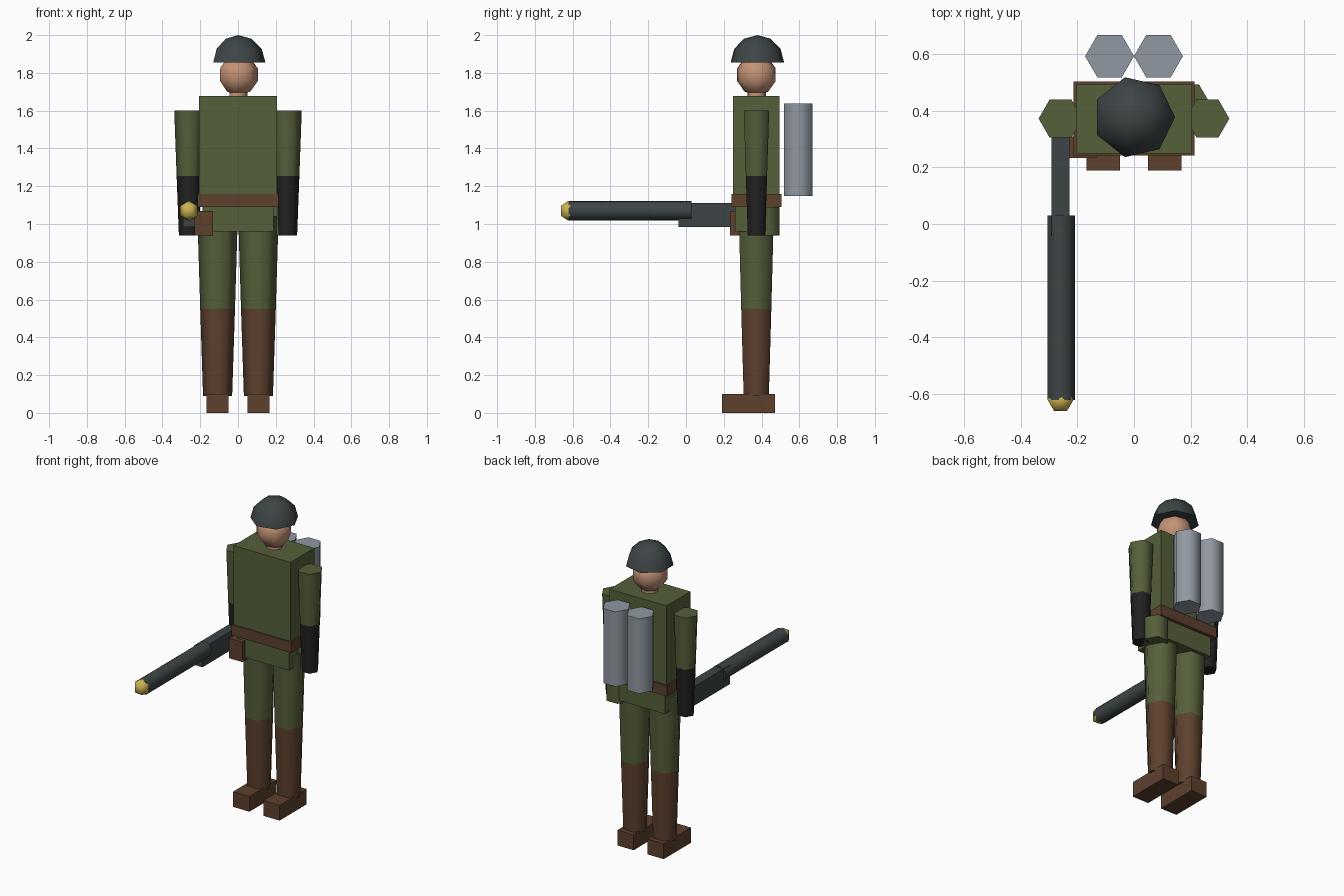
import bpy
import bmesh
from math import sin, cos, pi, radians
from mathutils import Matrix, Vector

cube = bpy.data.objects.get("Cube")
if cube:
    bpy.data.objects.remove(cube, do_unlink=True)


def material(name, r, g, b):
    m = bpy.data.materials.new(name)
    m.use_nodes = True
    m.diffuse_color = (r, g, b, 1)
    bsdf = m.node_tree.nodes["Principled BSDF"]
    bsdf.inputs["Base Color"].default_value = (r, g, b, 1)
    bsdf.inputs["Roughness"].default_value = 0.8
    return m


GREEN = material("olive green", 0.09, 0.115, 0.042)
BROWN = material("leather brown", 0.11, 0.052, 0.027)
SLATE = material("dark slate", 0.048, 0.058, 0.061)
BLACK = material("glove black", 0.015, 0.015, 0.015)
SKIN = material("skin", 0.55, 0.29, 0.18)
STEEL = material("tank grey", 0.28, 0.315, 0.36)
BRASS = material("brass", 0.6, 0.45, 0.08)

BODY_Y = 0.375


def finish(bm, name, mats):
    bmesh.ops.recalc_face_normals(bm, faces=bm.faces[:])
    me = bpy.data.meshes.new(name)
    bm.to_mesh(me)
    bm.free()
    for m in mats:
        me.materials.append(m)
    ob = bpy.data.objects.new(name, me)
    bpy.context.collection.objects.link(ob)
    return ob


def box(name, mat, x, y, z):
    """Box from (min, max) pairs along each axis."""
    bm = bmesh.new()
    bmesh.ops.create_cube(bm, size=1)
    for v in bm.verts:
        v.co = [a + (b - a) * (c + 0.5) for (a, b), c in zip((x, y, z), v.co)]
    return finish(bm, name, [mat])


def lathe(name, mats, profile, sides, loc, turn=0, split=None):
    """Faceted solid of revolution from (radius, height) points, softly shaded.
    Faces below the split height take the second material."""
    bm = bmesh.new()
    rings = []
    for r, z in profile:
        n = sides if r > 1e-5 else 1
        rings.append([bm.verts.new((r * cos(2 * pi * i / sides),
                                    r * sin(2 * pi * i / sides), z))
                      for i in range(n)])
    for a, b in zip(rings, rings[1:]):
        for i in range(sides):
            j = (i + 1) % sides
            quad = [a[i % len(a)], a[j % len(a)], b[j % len(b)], b[i % len(b)]]
            bm.faces.new(list(dict.fromkeys(quad)))
    for ring in (rings[0], rings[-1]):
        if len(ring) > 2:
            bm.faces.new(ring)
    bmesh.ops.recalc_face_normals(bm, faces=bm.faces[:])
    if split is not None:
        for f in bm.faces:
            f.material_index = int(f.calc_center_median().z < split)
    for f in bm.faces:
        f.smooth = True
    for e in bm.edges:
        e.smooth = e.calc_face_angle(0) < radians(65)
    bm.transform(Matrix.Translation(Vector(loc)) @ Matrix.Rotation(turn, 4, "X"))
    return finish(bm, name, mats)


def arc(radius, start, end, steps):
    """Profile points along a circle between two latitudes in degrees."""
    lats = [radians(start + (end - start) * i / steps) for i in range(steps + 1)]
    return [(radius * cos(t), radius * sin(t)) for t in lats]


# Head, helmet and neck
lathe("helmet", [SLATE], arc(0.145, 0, 90, 3), 7, (0, 0.378, 1.855))
head = [(0, -0.11)] + arc(0.11, -54, 54, 3) + [(0, 0.11)]
lathe("head", [SKIN], head, 7, (0, 0.373, 1.79))
lathe("neck", [SKIN], [(0.051, 1.65), (0.051, 1.75)], 7, (0, BODY_Y, 0))

# Torso, belt and tunic skirt
box("torso", GREEN, (-0.206, 0.206), (0.249, 0.496), (1.12, 1.677))
box("belt", BROWN, (-0.215, 0.215), (0.242, 0.505), (1.09, 1.16))
box("tunic_skirt", GREEN, (-0.187, 0.187), (0.26, 0.485), (0.96, 1.1))

# Belt equipment
box("belt_pouch", BROWN, (-0.23, -0.132), (0.234, 0.31), (0.94, 1.07))
lathe("canteen", [GREEN], [(0.08, 0.94), (0.08, 1.09)], 6, (0.19, 0.425, 0))

# Paired limbs, feet and back tanks
for side, s in (("left", 1), ("right", -1)):
    lathe(side + "_arm", [GREEN, BLACK],
          [(0.053, 0.94), (0.065, 1.255), (0.0775, 1.6)], 6,
          (s * 0.26, 0.373, 0), split=1.255)
    lathe(side + "_leg", [GREEN, BROWN],
          [(0.077, 0.09), (0.092, 0.55), (0.107, 1.04)], 6,
          (s * 0.108, 0.372, 0), split=0.55)
    foot_x = sorted((s * 0.05, s * 0.168))
    box(side + "_foot", BROWN, foot_x, (0.19, 0.47), (0, 0.1))
    lathe(side + "_back_tank", [STEEL], [(0.0865, 1.148), (0.0865, 1.637)], 6,
          (s * 0.0865, 0.594, 0))

# Hand-held projector: body, barrel and brass nozzle
box("projector_body", SLATE, (-0.292, -0.229), (-0.04, 0.34), (0.985, 1.11))
lathe("projector_barrel", [SLATE], [(0.052, -0.03), (0.052, 0.622)], 7,
      (-0.26, 0, 1.07), turn=pi / 2)
lathe("nozzle_tip", [BRASS], arc(0.053, -90, 90, 3), 6, (-0.26, -0.622, 1.07))
